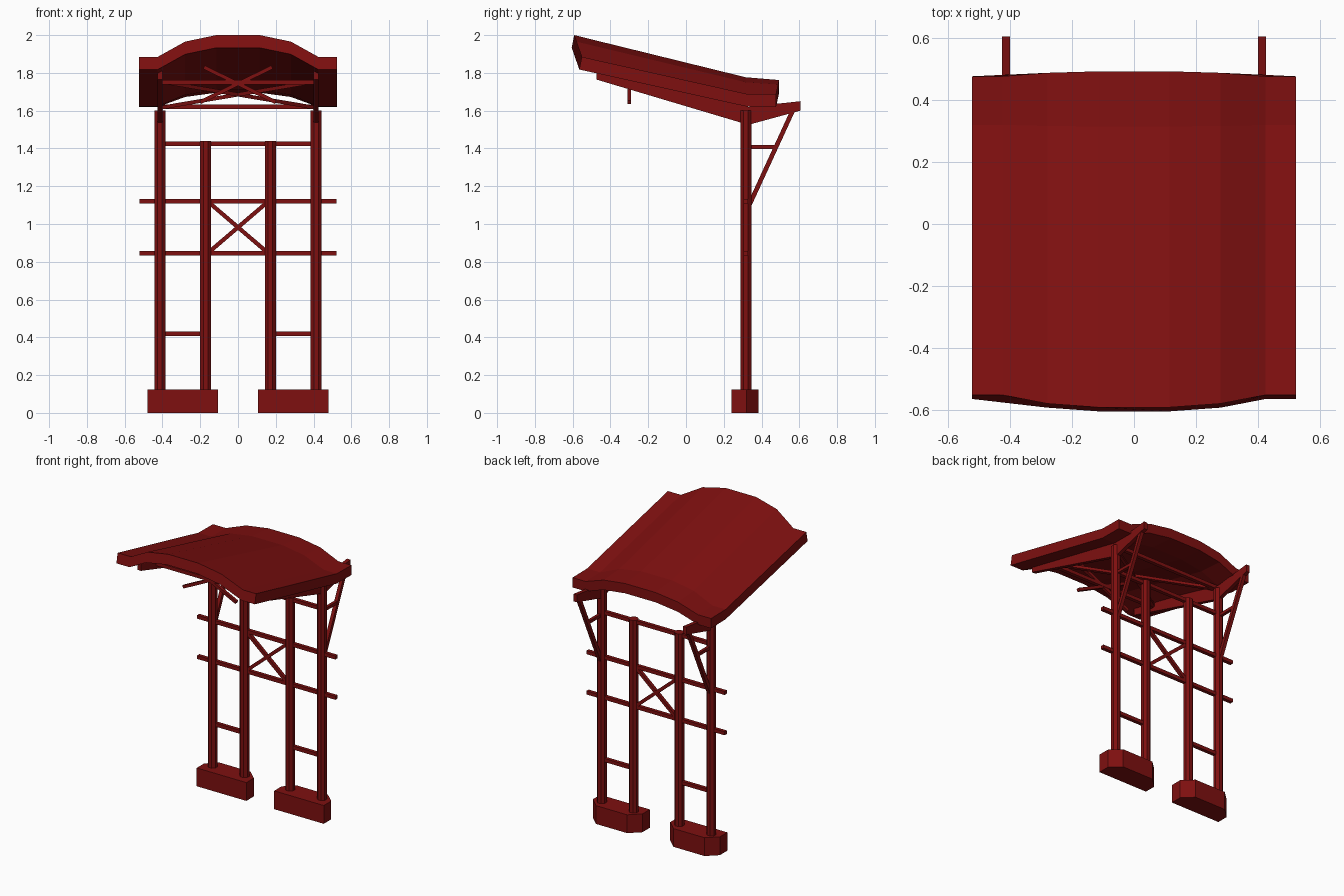
import bpy, bmesh
from mathutils import Vector

cube = bpy.data.objects.get("Cube")
if cube:
    bpy.data.objects.remove(cube)

red = bpy.data.materials.new("dark red paint")
red.use_nodes = True
colour = (0.21, 0.005, 0.005, 1)
red.diffuse_color = colour
red.node_tree.nodes["Principled BSDF"].inputs["Base Color"].default_value = colour

POST_Y = 0.317
OUTER, INNER = 0.413, 0.172


def finish(name, bm):
    bmesh.ops.recalc_face_normals(bm, faces=bm.faces)
    mesh = bpy.data.meshes.new(name)
    bm.to_mesh(mesh)
    bm.free()
    mesh.materials.append(red)
    obj = bpy.data.objects.new(name, mesh)
    bpy.context.collection.objects.link(obj)
    return obj


def loft(name, rings):
    """Skin equal-length closed rings and cap both ends."""
    bm = bmesh.new()
    loops = [[bm.verts.new(p) for p in ring] for ring in rings]
    n = len(loops[0])
    for a, b in zip(loops, loops[1:]):
        for i in range(n):
            j = (i + 1) % n
            bm.faces.new((a[i], a[j], b[j], b[i]))
    bm.faces.new(loops[0])
    bm.faces.new(loops[-1])
    return finish(name, bm)


def bar(name, start, end, size=0.024):
    """Square bar between two points."""
    a, b = Vector(start), Vector(end)
    d = (b - a).normalized()
    ref = Vector((0, 1, 0)) if abs(d.y) < 0.8 else Vector((1, 0, 0))
    u = d.cross(ref).normalized() * size / 2
    v = d.cross(u).normalized() * size / 2
    return loft(name, [[p + u + v, p - u + v, p - u - v, p + u - v] for p in (a, b)])


def post(name, x, top):
    """Eight-sided upright."""
    bm = bmesh.new()
    bmesh.ops.create_cone(bm, cap_ends=True, segments=8, radius1=0.031,
                          radius2=0.031, depth=top - 0.1)
    # turn a flat side to the front
    from_axis = Vector((0, 0, 0))
    from math import radians
    from mathutils import Matrix
    bmesh.ops.rotate(bm, cent=from_axis, matrix=Matrix.Rotation(radians(22.5), 3, 'Z'),
                     verts=bm.verts)
    bmesh.ops.translate(bm, vec=(x, POST_Y, (top + 0.1) / 2), verts=bm.verts)
    return finish(name, bm)


# Posts, footings, roof beams and brackets on both sides
for side, s in (("left", 1), ("right", -1)):
    post(side + "_outer_post", s * OUTER, 1.6)
    post(side + "_inner_post", s * INNER, 1.44)

    footprint = [(0.105, 0.24), (0.48, 0.24), (0.48, 0.32),
                 (0.41, 0.385), (0.175, 0.385), (0.105, 0.32)]
    loft(side + "_footing", [[(s * x, y, z) for x, y in footprint] for z in (0, 0.125)])

    profile = [(-0.475, 1.765), (0.33, 1.525), (0.605, 1.6),
               (0.605, 1.65), (0.33, 1.62), (-0.475, 1.825)]
    loft(side + "_roof_beam",
         [[(s * x, y, z) for y, z in profile] for x in (0.4, 0.426)])

    bar(side + "_bracket_strut", (s * OUTER, 0.335, 1.1), (s * OUTER, 0.565, 1.6))
    bar(side + "_bracket_rung", (s * OUTER, 0.33, 1.408), (s * OUTER, 0.475, 1.408), 0.02)
    bar(side + "_lower_rung", (s * INNER, POST_Y, 0.42), (s * OUTER, POST_Y, 0.42))

    # Crossed diagonals between the inner posts and below the roof
    bar(side + "_panel_diagonal", (s * 0.155, POST_Y, 1.115), (-s * 0.155, POST_Y, 0.85), 0.022)
    bar(side + "_roof_diagonal", (s * OUTER, -0.3, 1.755), (-s * OUTER, 0.3, 1.615), 0.02)
    bar(side + "_truss_diagonal", (s * 0.18, -0.3, 1.83), (-s * 0.2, -0.3, 1.645), 0.02)

# Horizontal rails
for name, half, y, z in (("lower_rail", 0.522, POST_Y, 0.845),
                         ("middle_rail", 0.522, POST_Y, 1.12),
                         ("upper_rail", OUTER, POST_Y, 1.425),
                         ("rear_roof_tie", OUTER, 0.3, 1.62),
                         ("front_roof_tie", OUTER, -0.3, 1.75)):
    bar(name, (-half, y, z), (half, y, z))

# Arched roof: half section as (x, fraction of drop from the crest)
half = [(0.115, 0), (0.28, 0.3), (0.425, 1), (0.523, 1)]
section = [(-x, d) for x, d in reversed(half)] + half
rings = []
# crest y, crest z, drop to the eaves, y shift at the eaves, y shift below
for y, z, drop, shift, under in ((-0.592, 2.0, 0.115, 0.04, -0.013),
                                 (0.315, 1.777, 0.088, 0.005, 0),
                                 (0.493, 1.762, 0.075, -0.016, 0)):
    top = [(x, y + shift * d, z - drop * d) for x, d in section]
    rings.append(top + [(x, py + under, pz - 0.067) for x, py, pz in reversed(top)])
loft("arched_roof", rings)
